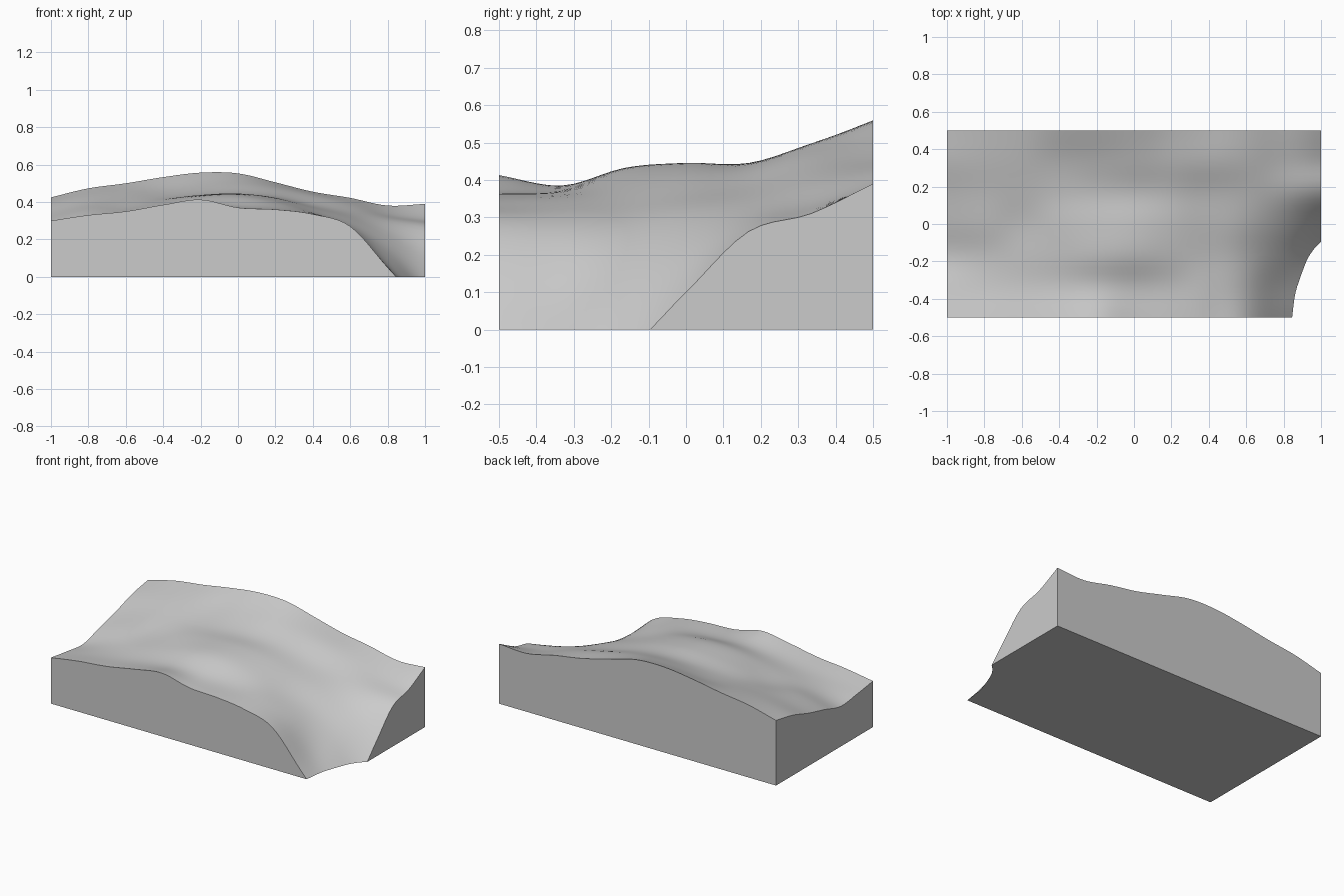
import bpy, bmesh, math

if "Cube" in bpy.data.objects:
    bpy.data.objects.remove(bpy.data.objects["Cube"])

# Surveyed heights: rows run front to back, columns left to right
HEIGHTS = [
    [.30, .33, .35, .385, .413, .37, .36, .335, .27, .05, -.17],
    [.278, .31, .335, .365, .385, .375, .365, .34, .26, .065, -.11],
    [.262, .315, .35, .39, .425, .43, .40, .345, .27, .13, -.06],
    [.305, .355, .37, .41, .437, .445, .42, .365, .31, .22, .10],
    [.345, .39, .41, .425, .44, .445, .43, .385, .345, .30, .262],
    [.395, .435, .455, .465, .487, .497, .475, .435, .39, .335, .31],
    [.425, .473, .50, .533, .557, .553, .505, .455, .422, .381, .39],
]
NX, NY = 60, 30


def spline(values, t):
    """Catmull-Rom through evenly spaced values, t in 0..1."""
    n = len(values) - 1
    i = min(int(t * n), n - 1)
    f = t * n - i
    b, c = values[i], values[i + 1]
    a = values[i - 1] if i > 0 else 2 * b - c
    d = values[i + 2] if i + 2 <= n else 2 * c - b
    return b + .5 * f * (c - a + f * (2*a - 5*b + 4*c - d + f * (3*(b - c) + d - a)))


def height(u, v):
    return spline([spline(row, u) for row in HEIGHTS], v)


# Rolling top surface
bm = bmesh.new()
grid = [[bm.verts.new((-1 + 2 * i / NX, -.5 + j / NY, height(i / NX, j / NY)))
         for i in range(NX + 1)] for j in range(NY + 1)]
for j in range(NY):
    for i in range(NX):
        bm.faces.new((grid[j][i], grid[j][i + 1], grid[j + 1][i + 1], grid[j + 1][i]))

# Straight side walls, dropped below ground level
rim = [e for e in bm.edges if e.is_boundary]
walls = bmesh.ops.extrude_edge_only(bm, edges=rim)
for item in walls["geom"]:
    if isinstance(item, bmesh.types.BMVert):
        item.co.z = -.4

# Trim at ground level and close with a flat base
bmesh.ops.bisect_plane(bm, geom=bm.verts[:] + bm.edges[:] + bm.faces[:], dist=1e-6,
                       plane_co=(0, 0, 0), plane_no=(0, 0, 1), clear_inner=True)
bmesh.ops.holes_fill(bm, edges=[e for e in bm.edges if e.is_boundary], sides=0)
bmesh.ops.recalc_face_normals(bm, faces=bm.faces[:])

mesh = bpy.data.meshes.new("terrain_block")
bm.to_mesh(mesh)
bm.free()
block = bpy.data.objects.new("terrain_block", mesh)
bpy.context.collection.objects.link(block)

# Smooth terrain, crisp cut edges
bpy.context.view_layer.objects.active = block
block.select_set(True)
bpy.ops.object.shade_smooth_by_angle(angle=math.radians(30))
